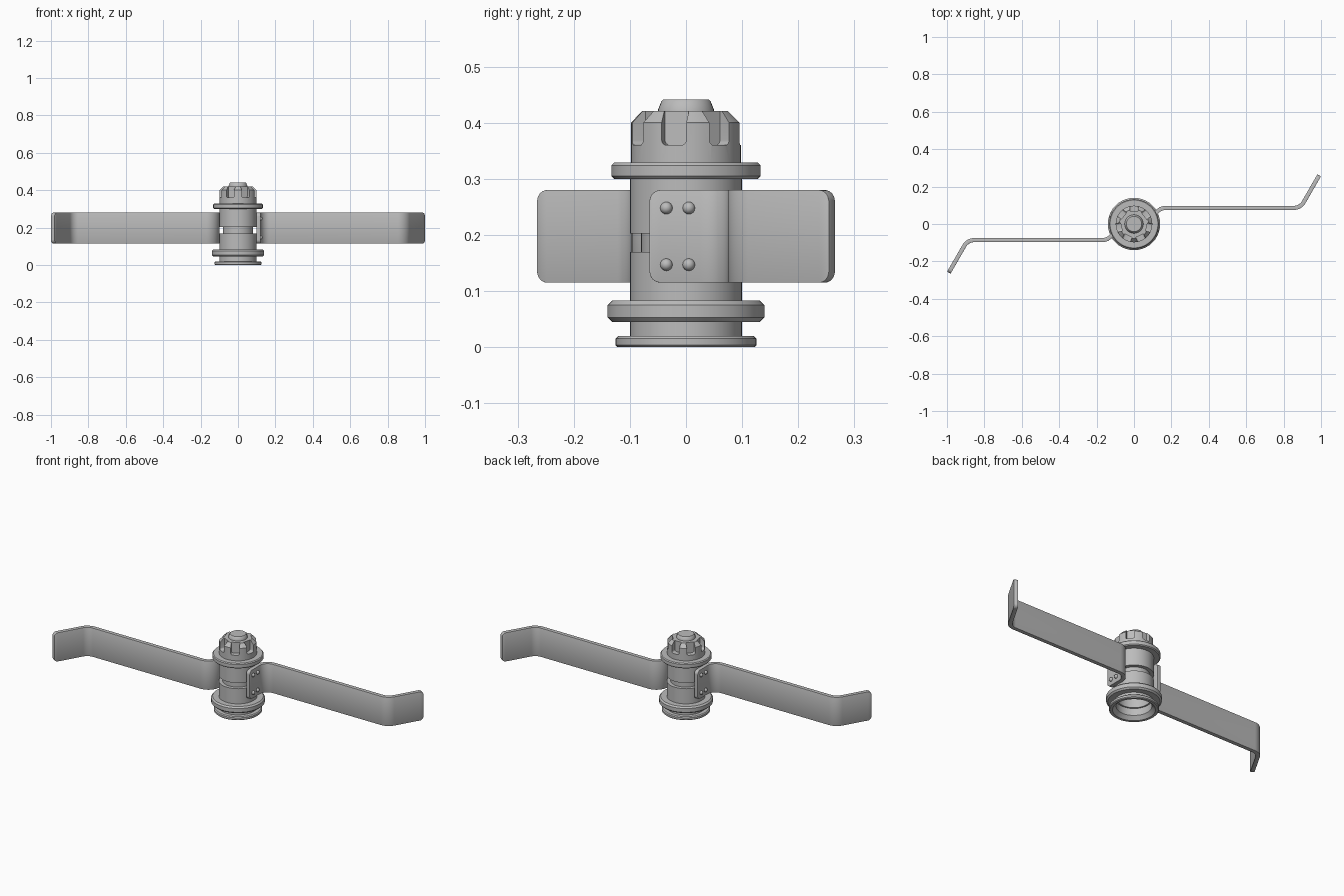
import bpy, bmesh, math
from mathutils import Matrix, Vector

if "Cube" in bpy.data.objects:
    bpy.data.objects.remove(bpy.data.objects["Cube"])

steel = bpy.data.materials.new("grey_steel")
steel.diffuse_color = (0.5, 0.5, 0.5, 1)
steel.use_nodes = True
steel.node_tree.nodes["Principled BSDF"].inputs["Base Color"].default_value = steel.diffuse_color


def finish(name, bm, angle=35):
    bmesh.ops.recalc_face_normals(bm, faces=bm.faces)
    me = bpy.data.meshes.new(name)
    bm.to_mesh(me)
    bm.free()
    me.materials.append(steel)
    ob = bpy.data.objects.new(name, me)
    bpy.context.collection.objects.link(ob)
    return ob


def activate(ob):
    bpy.ops.object.select_all(action='DESELECT')
    ob.select_set(True)
    bpy.context.view_layer.objects.active = ob


def smooth(ob):
    activate(ob)
    bpy.ops.object.shade_smooth_by_angle(angle=math.radians(30))
    return ob


def lathe(name, profile, segs=40):
    bm = bmesh.new()
    vs = [bm.verts.new((r, 0, z)) for r, z in profile]
    es = [bm.edges.new(p) for p in zip(vs, vs[1:])]
    bmesh.ops.spin(bm, geom=vs + es, axis=(0, 0, 1), cent=(0, 0, 0),
                   angle=math.tau, steps=segs, use_duplicate=False)
    bmesh.ops.remove_doubles(bm, verts=bm.verts, dist=1e-5)
    return finish(name, bm)


# Hollow sleeve with base flange, two collars and a groove
smooth(lathe("sleeve", [
    (0, 0.15), (0.082, 0.15), (0.082, 0.06), (0.09, 0.06), (0.09, 0.02),
    (0.108, 0), (0.122, 0), (0.126, 0.004), (0.126, 0.015), (0.121, 0.02),
    (0.1, 0.02), (0.1, 0.045), (0.132, 0.045), (0.14, 0.053),
    (0.14, 0.075), (0.132, 0.083), (0.1, 0.083), (0.1, 0.17), (0.08, 0.17),
    (0.08, 0.203), (0.1, 0.203), (0.1, 0.3), (0.128, 0.3), (0.133, 0.305),
    (0.133, 0.324), (0.128, 0.329), (0, 0.329)]))

# Castle nut with seven open slots
nut = lathe("castle_nut", [(0, 0.325), (0.098, 0.325), (0.098, 0.4),
                           (0.078, 0.421), (0, 0.421)])
bm = bmesh.new()
hw, rad, z0 = 0.0225, 0.009, 0.36
prof = [(-hw, 0.46)]
for i in range(5):
    t = math.radians(180 + 22.5 * i)
    prof.append((-hw + rad + rad * math.cos(t), z0 + rad + rad * math.sin(t)))
prof += [(-y, z) for y, z in reversed(prof)]
for k in range(7):
    rot = Matrix.Rotation(math.radians(-13) + k * math.tau / 7, 3, 'Z')
    inner = [bm.verts.new(rot @ Vector((0.069, y, z))) for y, z in prof]
    outer = [bm.verts.new(rot @ Vector((0.13, y, z))) for y, z in prof]
    bm.faces.new(inner)
    bm.faces.new(outer[::-1])
    n = len(prof)
    for i in range(n):
        j = (i + 1) % n
        bm.faces.new((inner[i], outer[i], outer[j], inner[j]))
cutter = finish("slot_cutter", bm)
cutter.hide_render = True
cut = nut.modifiers.new("slots", 'BOOLEAN')
cut.operation, cut.solver, cut.object = 'DIFFERENCE', 'EXACT', cutter
activate(nut)
bpy.ops.object.modifier_apply(modifier="slots")
bpy.data.objects.remove(cutter)
smooth(nut)

# Stud end above the nut
smooth(lathe("stud_end", [(0, 0.41), (0.05, 0.41), (0.05, 0.423), (0.044, 0.438),
                          (0.041, 0.441), (0, 0.441)], 32))


def fillet_path(pts, radius, steps=10):
    """Centre line with rounded inner corners."""
    path = [Vector(pts[0])]
    for a, b, c in zip(pts, pts[1:], pts[2:]):
        a, b, c = Vector(a), Vector(b), Vector(c)
        u, v = (a - b).normalized(), (c - b).normalized()
        half = u.angle(v) / 2
        centre = b + (u + v).normalized() * radius / math.sin(half)
        p = b + u * radius / math.tan(half) - centre
        q = b + v * radius / math.tan(half) - centre
        sweep = p.angle(q)
        for i in range(steps + 1):
            f = i / steps
            path.append(centre + (p * math.sin((1 - f) * sweep)
                                  + q * math.sin(f * sweep)) / math.sin(sweep))
    return path + [Vector(pts[-1])]


def bent_blade(name, turn):
    """Bent flat bar with rounded end corners."""
    path = fillet_path([(0.109, -0.065), (0.109, 0.086), (0.8895, 0.086),
                        (0.99, 0.26)], 0.06)
    low, high, r = 0.115, 0.28, 0.02
    cols = [(p, 0) for p in path[1:-1]]
    d0 = (path[1] - path[0]).normalized()
    d1 = (path[-2] - path[-1]).normalized()
    arc = [math.radians(90 * i / 6) for i in range(7)]
    start = [(path[0] + d0 * r * (1 - math.cos(t)), r * (1 - math.sin(t))) for t in arc]
    end = [(path[-1] + d1 * r * (1 - math.cos(t)), r * (1 - math.sin(t))) for t in arc]
    cols = start + cols + end[::-1]
    bm = bmesh.new()
    pairs = [(bm.verts.new((p.x, p.y, low + s)), bm.verts.new((p.x, p.y, high - s)))
             for p, s in cols]
    for (a, b), (c, d) in zip(pairs, pairs[1:]):
        bm.faces.new((a, c, d, b))
    ob = finish(name, bm)
    sol = ob.modifiers.new("thickness", 'SOLIDIFY')
    sol.thickness, sol.offset, sol.use_even_offset = 0.022, 0, True
    bev = ob.modifiers.new("soft_edges", 'BEVEL')
    bev.width, bev.segments, bev.limit_method = 0.004, 2, 'ANGLE'
    bev.angle_limit = math.radians(50)
    activate(ob)
    bpy.ops.object.modifier_apply(modifier="thickness")
    bpy.ops.object.modifier_apply(modifier="soft_edges")
    ob.data.transform(Matrix.Rotation(turn, 4, 'Z'))
    smooth(ob)


def rivets(name, turn):
    """Four domed rivets on the mounting plate."""
    bm = bmesh.new()
    for y in (-0.035, 0.005):
        for z in (0.147, 0.248):
            m = (Matrix.Rotation(turn, 4, 'Z') @ Matrix.Translation((0.12, y, z))
                 @ Matrix.Rotation(math.pi / 2, 4, 'Y'))
            bmesh.ops.create_uvsphere(bm, u_segments=16, v_segments=10,
                                      radius=0.011, matrix=m)
    smooth(finish(name, bm))


# Opposed pair of blades with their rivets
for side, turn in (("right", 0), ("left", math.pi)):
    bent_blade(side + "_blade", turn)
    rivets(side + "_rivets", turn)
